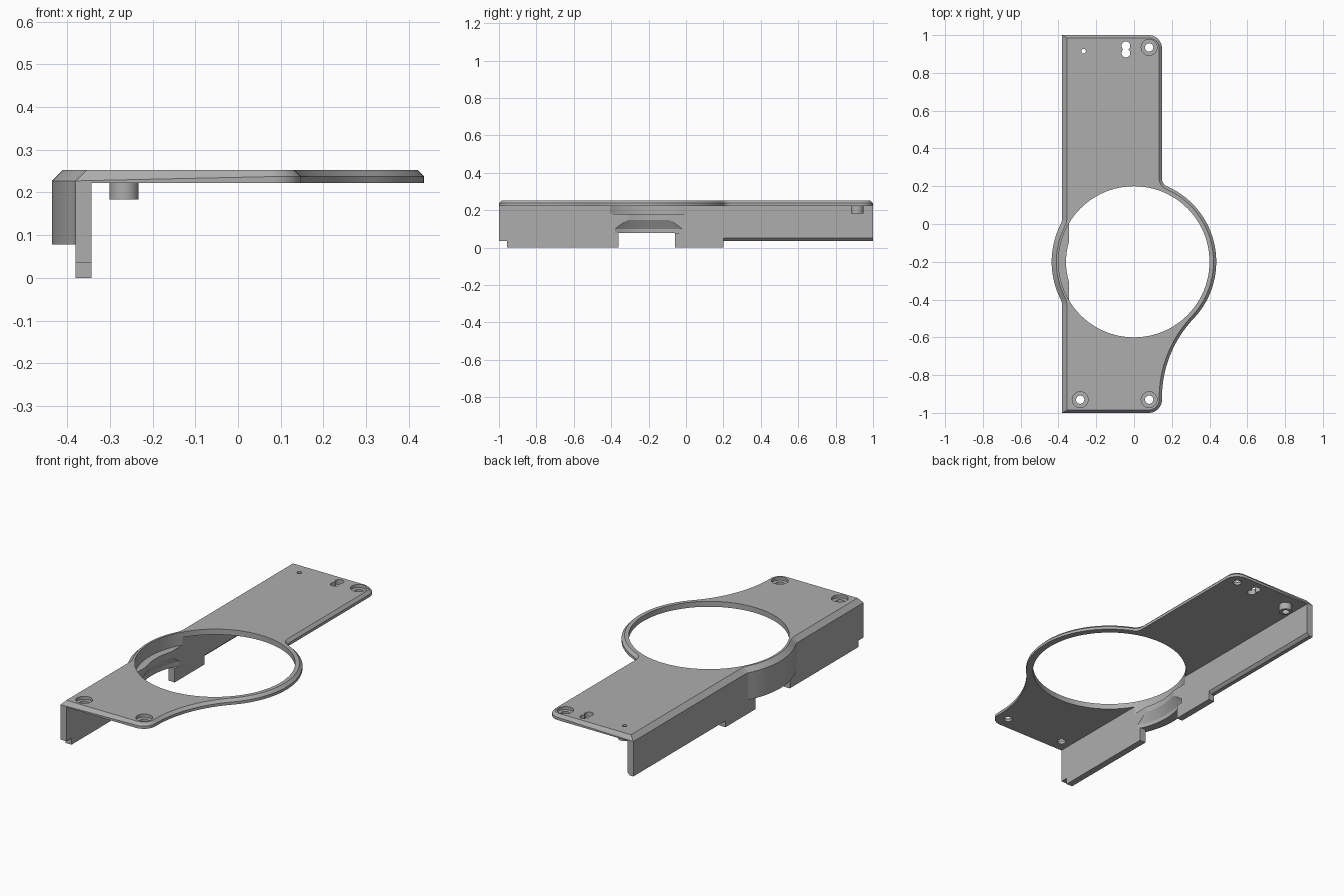
import bpy, bmesh
from math import sin, cos, pi, atan2, sqrt
from mathutils import Vector

cube = bpy.data.objects.get("Cube")
if cube:
    bpy.data.objects.remove(cube, do_unlink=True)

grey = bpy.data.materials.new("matte grey")
grey.use_nodes = True
colour = (0.42, 0.42, 0.42, 1)
grey.diffuse_color = colour
grey.node_tree.nodes["Principled BSDF"].inputs["Base Color"].default_value = colour

TOP, UNDER, LEDGE = 0.252, 0.222, 0.078
RING, RING_Y = 0.436, -0.2
WALL_OUT, WALL_IN, EDGE = -0.38, -0.343, 0.148


def loft(name, loops):
    """Solid through matching closed loops of 3D points."""
    bm = bmesh.new()
    rows = [[bm.verts.new(p) for p in loop] for loop in loops]
    n = len(rows[0])
    for a, b in zip(rows, rows[1:]):
        for i in range(n):
            j = (i + 1) % n
            bm.faces.new((a[i], a[j], b[j], b[i]))
    bm.faces.new(rows[0][::-1])
    bm.faces.new(rows[-1])
    bmesh.ops.recalc_face_normals(bm, faces=bm.faces)
    mesh = bpy.data.meshes.new(name)
    bm.to_mesh(mesh)
    bm.free()
    mesh.materials.append(grey)
    obj = bpy.data.objects.new(name, mesh)
    bpy.context.collection.objects.link(obj)
    return obj


def arc(cx, cy, r, a0, a1, n):
    return [Vector((cx + r * cos(a0 + (a1 - a0) * i / n),
                    cy + r * sin(a0 + (a1 - a0) * i / n))) for i in range(n + 1)]


def turned(name, x, y, profile, n=32):
    """Stacked circles from (radius, height) pairs."""
    return loft(name, [[(p.x, p.y, z) for p in arc(x, y, r, 0, 2 * pi, n)[:-1]]
                       for r, z in profile])


def combine(target, tool, operation):
    mod = target.modifiers.new(operation.lower(), 'BOOLEAN')
    mod.operation, mod.solver, mod.object = operation, 'EXACT', tool
    bpy.context.view_layer.objects.active = target
    bpy.ops.object.modifier_apply(modifier=mod.name)
    bpy.data.objects.remove(tool, do_unlink=True)


def fillet(half, dy):
    """Radius and contact angle of a fillet between the ring and a straight side."""
    r = (dy * dy - RING ** 2 + half ** 2) / (2 * (RING - half))
    return r, atan2(dy, half + r)


# Plate outline, counter-clockwise
low, up, side = 0.72, 0.44, 0.235
r1, t1 = fillet(EDGE, low)
r2, t2 = fillet(EDGE, up)
r3, t3 = fillet(-WALL_OUT, side)
corner = 0.07
path = [Vector((WALL_OUT, -1))]
path += arc(EDGE - corner, corner - 1, corner, -pi / 2, 0, 10)
path += arc(EDGE + r1, RING_Y - low, r1, pi, pi - t1, 20)
path += arc(0, RING_Y, RING, -t1, t2, 40)
path += arc(EDGE + r2, RING_Y + up, r2, pi + t2, pi, 8)
path += arc(EDGE - corner, 1 - corner, corner, 0, pi / 2, 10)
path += [Vector((WALL_OUT, 1))]
bulge = arc(WALL_OUT - r3, RING_Y + side, r3, 0, -t3, 8)
bulge += arc(0, RING_Y, RING, pi - t3, pi + t3, 24)[1:]
bulge += arc(WALL_OUT - r3, RING_Y - side, r3, t3, 0, 8)[1:]
path += bulge
outline = [p for i, p in enumerate(path) if (p - path[i - 1]).length > 1e-4]


# Plate with a bevelled rim, wider along the wall side
def edge_inset(a, b):
    d = (b - a).normalized()
    normal = Vector((-d.y, d.x))
    wide = (a.x + b.x) / 2 < -0.3 and abs(normal.x) > 0.3
    return normal, 0.025 if wide else 0.015


rim, face = [], []
for i, p in enumerate(outline):
    n1, d1 = edge_inset(outline[i - 1], p)
    n2, d2 = edge_inset(p, outline[(i + 1) % len(outline)])
    det = n1.x * n2.y - n1.y * n2.x
    if abs(det) > 0.5:
        move = Vector((d1 * n2.y - d2 * n1.y, n1.x * d2 - n2.x * d1)) / det
    else:
        move = (n1 + n2).normalized() * max(d1, d2)
    rim.append((p.x, p.y, TOP - max(d1, d2)))
    face.append((p.x + move.x, p.y + move.y, TOP))
bracket = loft("bracket", [[(p.x, p.y, UNDER) for p in outline], rim, face])

# Side wall with its stepped lower edge
joint = TOP - 0.026
steps = [(-1, 0.035), (-0.957, 0.035), (-0.957, 0), (-0.36, 0), (-0.36, LEDGE),
         (-0.06, LEDGE), (-0.06, 0), (0.2, 0), (0.2, 0.035), (1, 0.035),
         (1, joint), (-1, joint)]
wall = loft("wall", [[(x, y, z) for y, z in steps] for x in (WALL_OUT, WALL_IN)])
wedge = [(-0.368, 0.025), (-0.333, 0.025), (-0.333, 0.06)]
combine(wall, loft("wall_bevel", [[(x, y, z) for x, z in wedge] for y in (0.2, 1.1)]),
        'DIFFERENCE')
combine(bracket, wall, 'UNION')

# Curved bulge of the wall round the opening
inner = [Vector((-0.36, bulge[-1].y)), Vector((-0.36, bulge[0].y))]
combine(bracket, loft("wall_bulge", [[(p.x, p.y, z) for p in bulge + inner]
                                     for z in (LEDGE, joint)]), 'UNION')

# Peg under the far end
PEG = (-0.267, 0.915)
combine(bracket, turned("peg", *PEG, [(0.034, 0.183), (0.034, 0.23)]), 'UNION')

# Round opening with a shelf and an undercut in the wall
opening = [(0.387, LEDGE - 0.001), (0.387, 0.1), (0.36, 0.148), (0.36, 0.18),
           (0.4, 0.1801), (0.4, 0.3)]
combine(bracket, turned("opening", 0, RING_Y, opening, 96), 'DIFFERENCE')

# Counterbored screw holes
for x, y in ((0.08, -0.93), (-0.285, -0.93), (0.08, 0.935)):
    combine(bracket, turned("screw_hole", x, y, [(0.022, 0.2), (0.022, 0.235),
                            (0.042, 0.2351), (0.042, 0.3)]), 'DIFFERENCE')

# Keyhole pair and the stepped hole through the peg
for y in (0.943, 0.905):
    combine(bracket, turned("key_hole", -0.043, y, [(0.023, 0.2), (0.023, 0.3)]),
            'DIFFERENCE')
combine(bracket, turned("peg_hole", *PEG, [(0.02, 0.1), (0.02, 0.215),
                        (0.012, 0.2151), (0.012, 0.3)]), 'DIFFERENCE')

# Smooth curves, sharp edges
bpy.ops.object.select_all(action='DESELECT')
bracket.select_set(True)
bpy.context.view_layer.objects.active = bracket
bpy.ops.object.shade_smooth_by_angle(angle=pi / 7)
